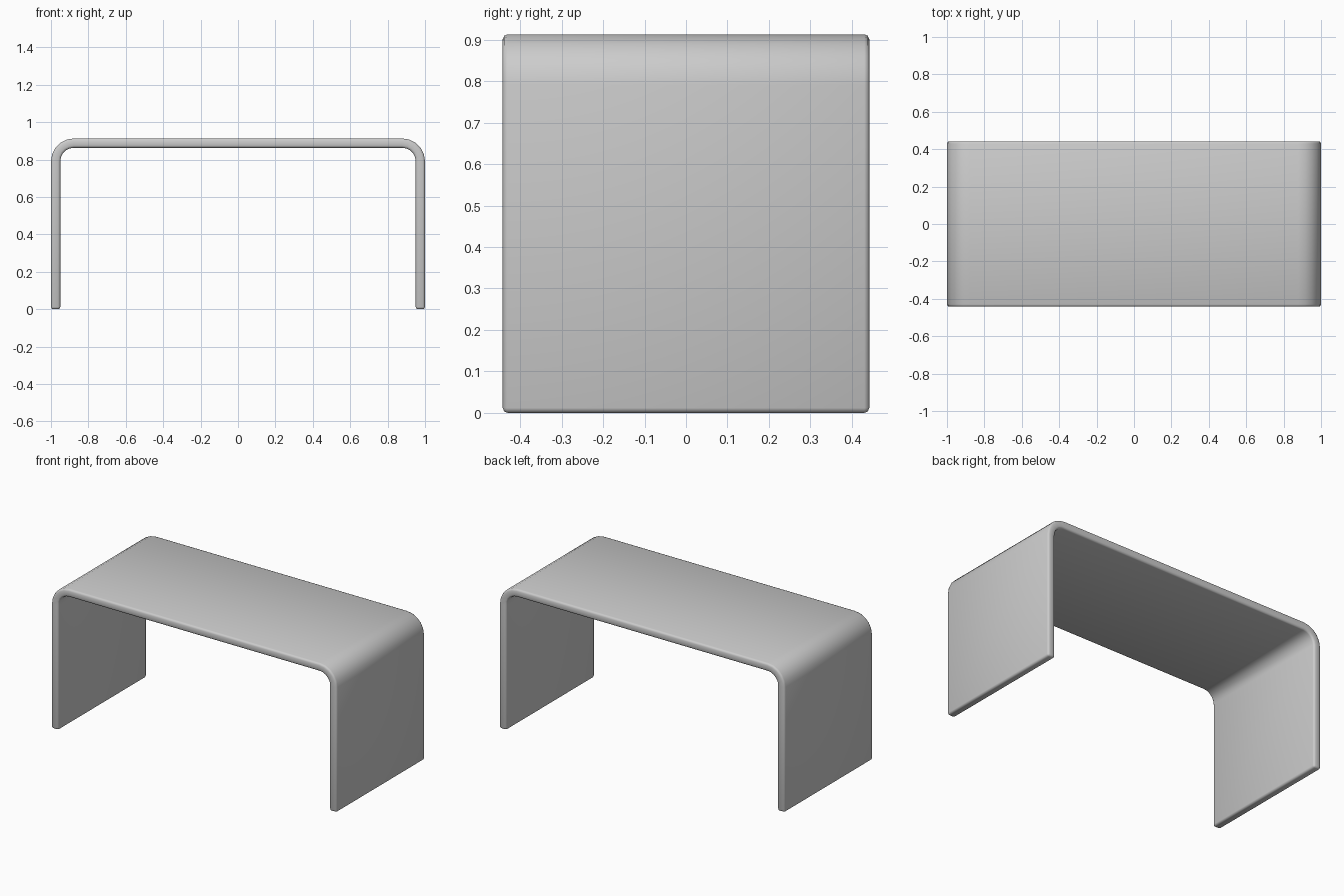
import bpy, bmesh
from math import sin, cos, pi

if "Cube" in bpy.data.objects:
    bpy.data.objects.remove(bpy.data.objects["Cube"])

HALF_X, HALF_Y, HEIGHT, THICK = 1.0, 0.442, 0.913, 0.05
OUTER_R, STEPS = 0.122, 5


def arch(inset):
    """Half-rounded arch line from the left foot to the right foot."""
    x, z, r = HALF_X - inset, HEIGHT - inset, OUTER_R - inset
    right = [(x, 0.0)]
    for i in range(STEPS + 1):
        a = pi / 2 * i / STEPS
        right.append((x - r + r * cos(a), z - r + r * sin(a)))
    return [(-px, pz) for px, pz in right] + right[::-1]


# Bent sheet: quad strip between the outer and inner lines, extruded in depth
bm = bmesh.new()
rings = [[bm.verts.new((x, y, z)) for x, z in arch(inset)]
         for inset, y in ((0, -HALF_Y), (THICK, -HALF_Y), (THICK, HALF_Y), (0, HALF_Y))]
n = len(rings[0])
for k in range(4):
    a, b = rings[k], rings[(k + 1) % 4]
    for i in range(n - 1):
        bm.faces.new((a[i], a[i + 1], b[i + 1], b[i]))
for i in (0, n - 1):
    bm.faces.new([ring[i] for ring in rings])
bmesh.ops.recalc_face_normals(bm, faces=bm.faces)

mesh = bpy.data.meshes.new("bent_table")
bm.to_mesh(mesh)
bm.free()
table = bpy.data.objects.new("bent_table", mesh)
bpy.context.collection.objects.link(table)
mesh.shade_smooth()

# Softened rim
bevel = table.modifiers.new("rim_bevel", 'BEVEL')
bevel.width = 0.012
bevel.segments = 2
bevel.limit_method = 'ANGLE'
bevel.angle_limit = pi / 4
